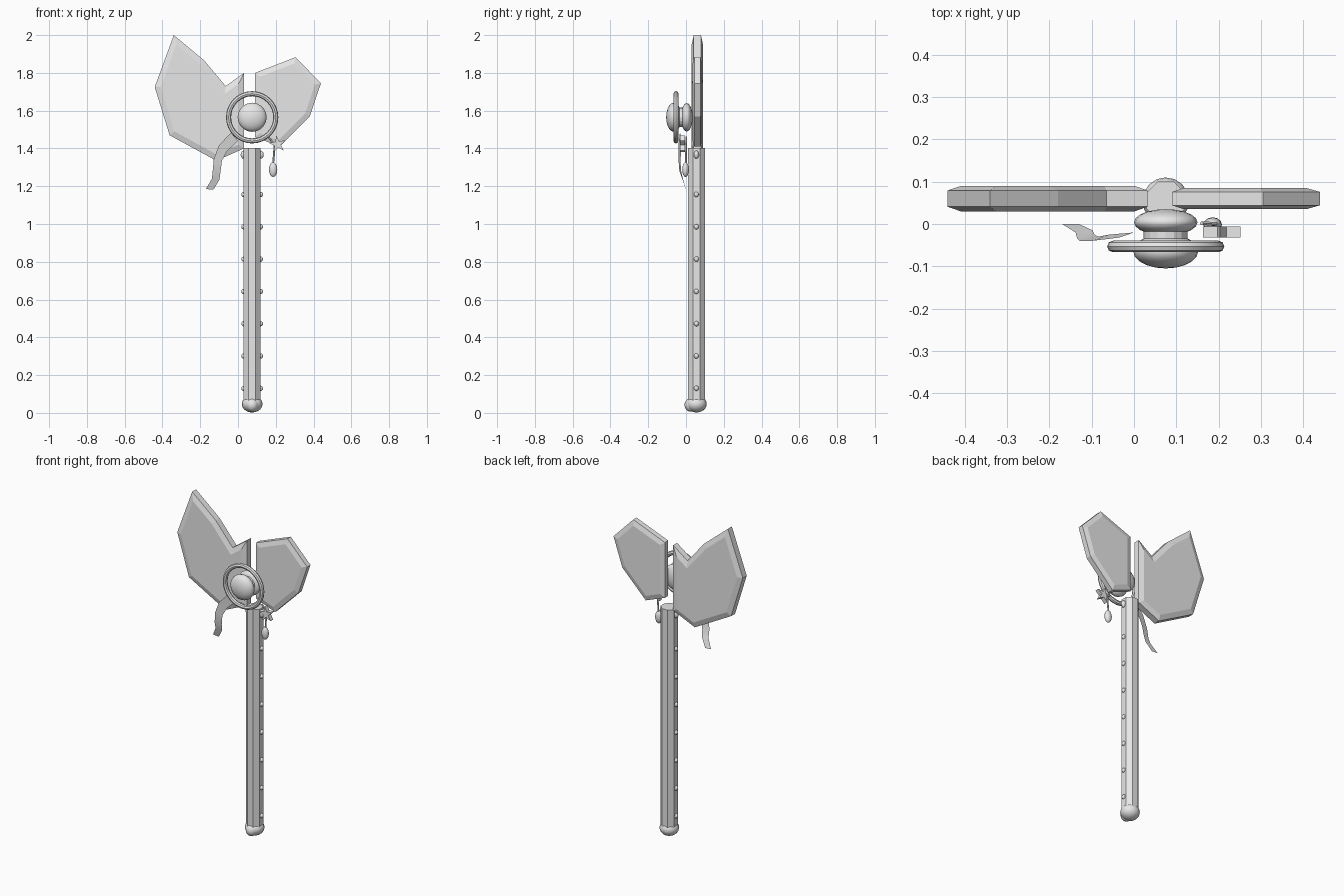
import bpy, bmesh, math
from mathutils import Vector

if "Cube" in bpy.data.objects:
    bpy.data.objects.remove(bpy.data.objects["Cube"])

grey = bpy.data.materials.new("plain grey")
grey.diffuse_color = (0.8, 0.8, 0.8, 1)
grey.use_nodes = True
grey.node_tree.nodes["Principled BSDF"].inputs["Base Color"].default_value = grey.diffuse_color
CX, CY = 0.075, 0.055          # handle axis
HZ = 1.565                     # height of the ornament centre


def finish(ob, name, smooth=None):
    ob.name = name
    ob.data.materials.clear()
    ob.data.materials.append(grey)
    if smooth:
        bpy.ops.object.select_all(action='DESELECT')
        ob.select_set(True)
        bpy.context.view_layer.objects.active = ob
        bpy.ops.object.shade_smooth_by_angle(angle=math.radians(smooth))
    return ob


def from_bm(bm, name):
    me = bpy.data.meshes.new(name)
    bm.to_mesh(me)
    bm.free()
    ob = bpy.data.objects.new(name, me)
    bpy.context.collection.objects.link(ob)
    return finish(ob, name)


def ball(name, loc, size, seg=16, rings=10, rot=(0, 0, 0)):
    bpy.ops.mesh.primitive_uv_sphere_add(segments=seg, ring_count=rings, radius=1,
                                         location=loc, rotation=rot)
    ob = bpy.context.object
    ob.scale = size
    return finish(ob, name, 50)


def rod(name, a, b, r, sides, turn=0):
    a, b = Vector(a), Vector(b)
    d = b - a
    bpy.ops.mesh.primitive_cylinder_add(vertices=sides, radius=r, depth=d.length, location=(a + b) / 2)
    ob = bpy.context.object
    ob.rotation_euler = d.to_track_quat('Z', 'Y').to_euler() if abs(d.x) + abs(d.y) > 1e-6 else (0, 0, turn)
    return finish(ob, name)


def plate(name, outline, y, half, bevel=0, rise=0):
    """Extruded outline in the xz plane, with chamfered faces front and back."""
    bm = bmesh.new()
    f = bm.faces.new([bm.verts.new((x, y - half, z)) for x, z in outline])
    ext = bmesh.ops.extrude_face_region(bm, geom=[f], use_keep_orig=True)
    vs = [v for v in ext['geom'] if isinstance(v, bmesh.types.BMVert)]
    bmesh.ops.translate(bm, verts=vs, vec=(0, 2 * half, 0))
    bmesh.ops.recalc_face_normals(bm, faces=bm.faces)
    if bevel:
        bm.normal_update()
        caps = [g for g in bm.faces if abs(g.normal.y) > 0.9]
        bmesh.ops.inset_individual(bm, faces=caps, thickness=bevel, depth=rise, use_even_offset=True)
    return from_bm(bm, name)


# Blades
plate("large_blade", [(-0.34, 2.0), (-0.18, 1.867), (-0.065, 1.73), (0.032, 1.80), (0.032, 1.40),
                      (-0.115, 1.335), (-0.362, 1.47), (-0.441, 1.725)], 0.06, 0.019, 0.03, 0.011)
plate("small_blade", [(0.09, 1.80), (0.305, 1.883), (0.439, 1.745), (0.38, 1.57),
                      (0.22, 1.41), (0.09, 1.46)], 0.06, 0.016, 0.028, 0.009)

# Handle, pommel and studs
rod("handle", (CX, CY, 0.05), (CX, CY, 1.403), 0.049, 8, math.pi / 8)
ball("pommel", (CX, CY, 0.047), (0.055, 0.055, 0.045))
ball("pommel_gem", (CX, 0.026, 0.042), (0.034, 0.034, 0.036))
for side in (-1, 1):
    for i in range(7):
        ball("stud", (CX + side * 0.045, CY, 0.13 + 0.171 * i), (0.013, 0.013, 0.014), 10, 6)
    ball("top_stud", (CX + side * 0.044, CY, 1.367), (0.018, 0.014, 0.022), 10, 6)

# Round ornament: two flattened balls, a neck and a ring
facing = (math.pi / 2, 0, 0)
ball("front_orb", (CX, -0.064, HZ), (0.077, 0.077, 0.041), 20, 10, facing)
ball("rear_orb", (CX, 0.004, HZ), (0.075, 0.075, 0.031), 20, 10, facing)
rod("orb_neck", (CX, -0.05, HZ), (CX, 0.0, HZ), 0.052, 16)
bpy.ops.mesh.primitive_torus_add(major_radius=0.125, minor_radius=0.0135, major_segments=32,
                                 minor_segments=8, location=(CX, -0.053, HZ), rotation=facing)
finish(bpy.context.object, "ring", 30)

# Ribbon: rows of (left x, right x, z left, z right, y left, y right)
rows = [(-0.035, 0.0, 1.485, 1.44, -0.032, -0.02), (-0.10, -0.058, 1.418, 1.385, -0.04, -0.025),
        (-0.128, -0.085, 1.345, 1.335, -0.04, -0.03), (-0.134, -0.093, 1.28, 1.275, -0.035, -0.025),
        (-0.138, -0.098, 1.24, 1.235, -0.02, -0.015), (-0.17, -0.13, 1.185, 1.182, 0.0, 0.0)]
bm = bmesh.new()
pairs = [(bm.verts.new((a, ya, za)), bm.verts.new((b, yb, zb))) for a, b, za, zb, ya, yb in rows]
for p, q in zip(pairs, pairs[1:]):
    bm.faces.new((p[0], q[0], q[1], p[1]))
finish(from_bm(bm, "ribbon"), "ribbon", 40)

# Star charm with a hanging bead
star = []
for i in range(10):
    r = 0.047 if i % 2 == 0 else 0.018
    a = math.pi / 2 + 0.15 + i * math.pi / 5
    star.append((0.21 + r * math.cos(a), 1.422 + r * math.sin(a)))
plate("star", star, -0.019, 0.013)
rod("bead_string", (0.195, 0.0, 1.425), (0.186, 0.0, 1.32), 0.005, 6)
rod("string_link", (0.16, 0.002, 1.46), (0.195, 0.0, 1.42), 0.005, 6)
ball("bead", (0.186, -0.002, 1.288), (0.022, 0.018, 0.039), 12, 8)
